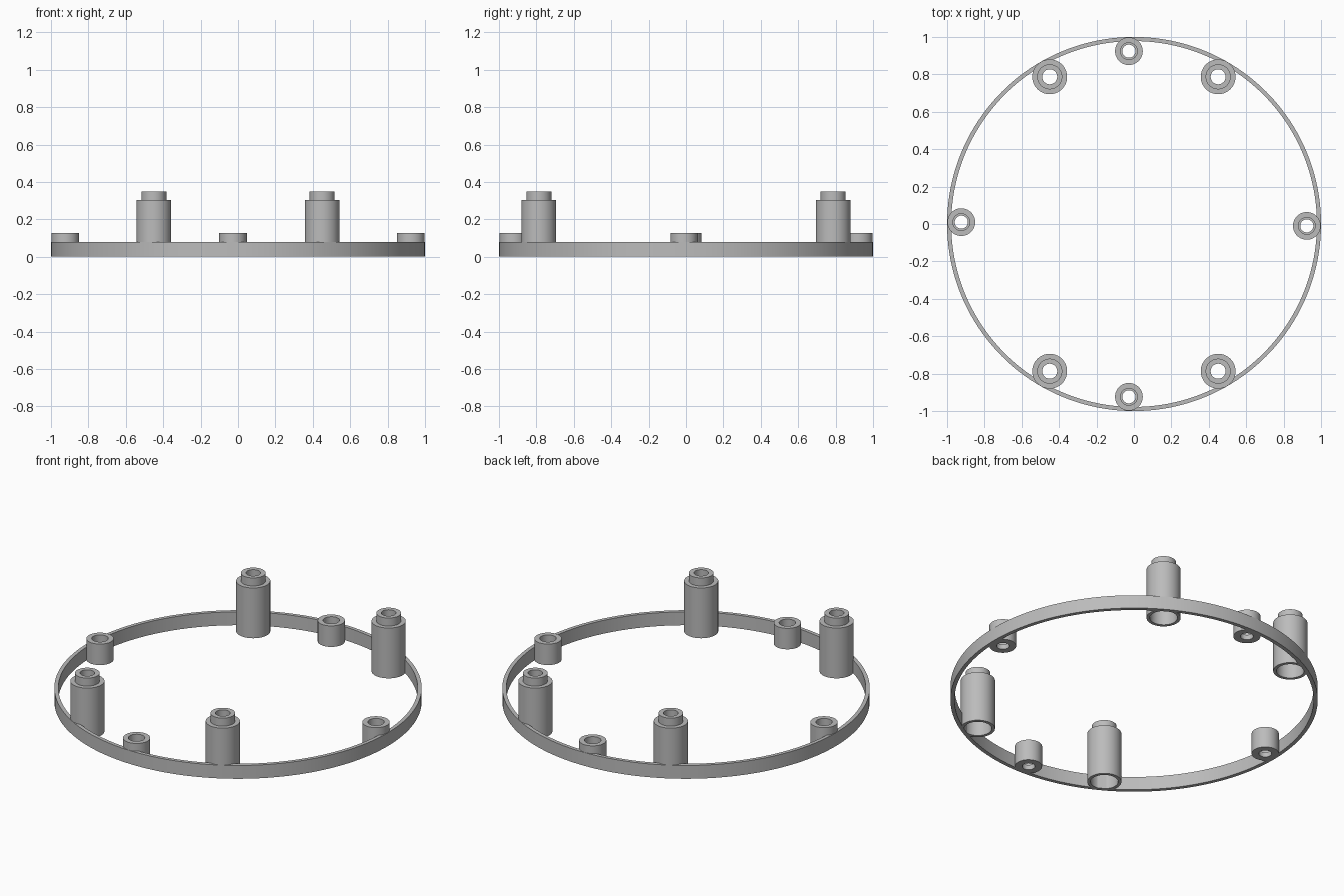
import bpy
import math

cube = bpy.data.objects.get("Cube")
if cube:
    bpy.data.objects.remove(cube, do_unlink=True)

grey = bpy.data.materials.new("plain_grey")
grey.use_nodes = True
colour = (0.5, 0.5, 0.5, 1)
grey.diffuse_color = colour
grey.node_tree.nodes["Principled BSDF"].inputs["Base Color"].default_value = colour


def lathe(name, profile, x, y, steps):
    """Turn a closed (radius, height) profile, listed anticlockwise, about z."""
    n = len(profile)
    verts, faces = [], []
    for i in range(steps):
        a = math.tau * i / steps
        verts += [(r * math.cos(a), r * math.sin(a), z) for r, z in profile]
        j = (i + 1) % steps
        for k in range(n):
            m = (k + 1) % n
            faces.append((i * n + k, j * n + k, j * n + m, i * n + m))
    mesh = bpy.data.meshes.new(name)
    mesh.from_pydata(verts, [], faces)
    mesh.materials.append(grey)
    obj = bpy.data.objects.new(name, mesh)
    obj.location = (x, y, 0)
    bpy.context.collection.objects.link(obj)
    bpy.ops.object.select_all(action="DESELECT")
    obj.select_set(True)
    bpy.context.view_layer.objects.active = obj
    bpy.ops.object.shade_smooth_by_angle(angle=math.radians(30))
    return obj


# Thin outer band
lathe("outer_ring", [(0.978, 0), (1, 0), (1, 0.08), (0.978, 0.08)], 0, 0, 160)

# Tall stepped posts, wide bore below and narrow bore through the cap
post = [(0.075, 0), (0.093, 0), (0.093, 0.302), (0.067, 0.302),
        (0.067, 0.35), (0.04, 0.35), (0.04, 0.26), (0.075, 0.26)]
for side, sx in (("left", 1), ("right", -1)):
    for end, sy in (("front", -1), ("back", 1)):
        lathe(f"tall_post_{end}_{side}", post, sx * 0.45, sy * 0.787, 64)

# Short screw bosses, counterbored from the top
boss = [(0.035, 0), (0.074, 0), (0.074, 0.126), (0.045, 0.126),
        (0.045, 0.03), (0.035, 0.03)]
spots = {"front": (-0.027, -0.924), "back": (-0.027, 0.924),
         "left": (0.924, -0.01), "right": (-0.924, 0.01)}
for end, (x, y) in spots.items():
    lathe(f"short_boss_{end}", boss, x, y, 64)
